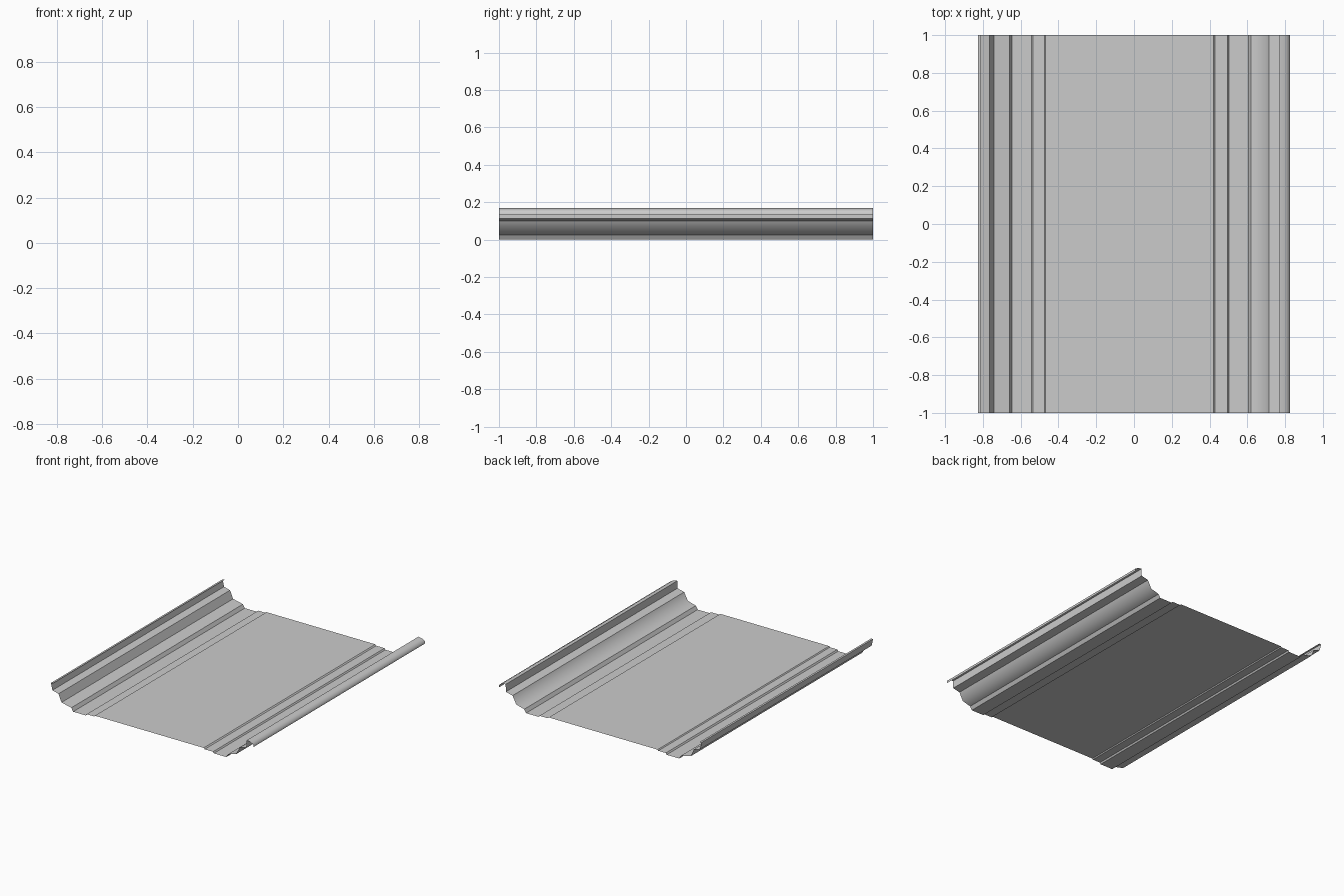
import bpy, bmesh

if "Cube" in bpy.data.objects:
    bpy.data.objects.remove(bpy.data.objects["Cube"])

# Cross-section of the folded sheet, left to right: (x, z, crease?)
left_flange = [(-0.81, 0.165, 1), (-0.825, 0.165, 1), (-0.824, 0.155, 1),
               (-0.814, 0.113, 1), (-0.765, 0.100, 1), (-0.74, 0.043, 1),
               (-0.66, 0.025, 1), (-0.645, 0.0, 1)]
pan = [(-0.542, 0.0, 1), (-0.535, 0.011, 1), (-0.474, 0.011, 1),
       (-0.468, 0.018, 1), (0.42, 0.018, 1), (0.428, 0.010, 1),
       (0.496, 0.010, 1), (0.503, 0.0, 1)]
right_flange = [(0.605, 0.0, 1), (0.62, 0.025, 1), (0.685, 0.043, 0),
                (0.715, 0.100, 1), (0.77, 0.113, 1), (0.771, 0.168, 1),
                (0.80, 0.164, 0), (0.825, 0.15, 0), (0.825, 0.132, 1)]


def fold_sheet(name, profile, length):
    """Extrude an open profile along y into a thin folded sheet."""
    bm = bmesh.new()
    front = [bm.verts.new((x, -length / 2, z)) for x, z, _ in profile]
    back = [bm.verts.new((x, length / 2, z)) for x, z, _ in profile]
    for i in range(len(profile) - 1):
        f = bm.faces.new((front[i], front[i + 1], back[i + 1], back[i]))
        f.smooth = True
    # Creases stay sharp, rolled bends stay smooth
    for i, (_, _, crease) in enumerate(profile):
        bm.edges.get((front[i], back[i])).smooth = not crease
    mesh = bpy.data.meshes.new(name)
    bm.to_mesh(mesh)
    bm.free()
    obj = bpy.data.objects.new(name, mesh)
    bpy.context.collection.objects.link(obj)
    return obj


# Roof sheet running front to back
fold_sheet("folded_roof_sheet", left_flange + pan + right_flange, 2.0)
